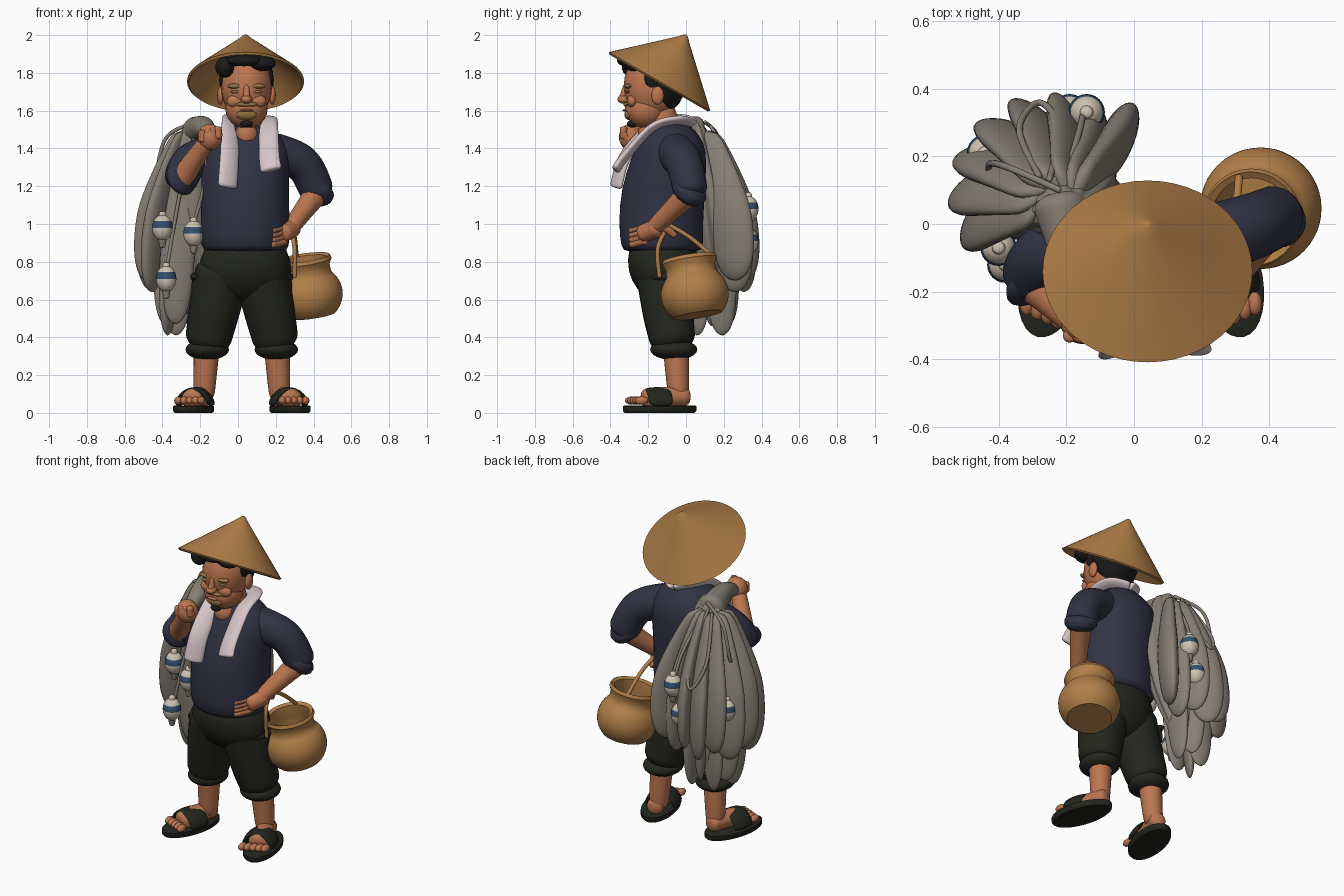
import bpy, bmesh, math
from math import cos, sin, pi, radians
from mathutils import Vector
from mathutils.geometry import interpolate_bezier

default_cube = bpy.data.objects.get("Cube")
if default_cube:
    bpy.data.objects.remove(default_cube)


def material(name, red, green, blue):
    color = (red, green, blue, 1)
    mat = bpy.data.materials.new(name)
    mat.use_nodes = True
    mat.diffuse_color = color
    mat.node_tree.nodes["Principled BSDF"].inputs["Base Color"].default_value = color
    return mat


skin = material("warm skin", .5, .18, .08)
straw = material("woven straw", .44, .21, .065)
navy = material("navy cloth", .031, .032, .058)
dark = material("dark olive cloth", .017, .019, .013)
black = material("black hair", .01, .01, .01)
grey = material("grey net", .24, .215, .175)
pale = material("pale towel", .68, .56, .58)
cream = material("cream float", .62, .55, .44)
blue = material("blue band", .035, .08, .16)
olive = material("olive stubble", .29, .16, .05)

MID = .045  # sideways centre of the head
UP = Vector((0, 0, 1))
SIDES = (("right", -1), ("left", 1))
crisp = []  # objects whose hard edges stay sharp


def finish(name, bm, mat, subdivision):
    bmesh.ops.remove_doubles(bm, verts=bm.verts, dist=.0001)
    bmesh.ops.recalc_face_normals(bm, faces=bm.faces)
    mesh = bpy.data.meshes.new(name)
    bm.to_mesh(mesh)
    bm.free()
    mesh.materials.append(mat)
    for face in mesh.polygons:
        face.use_smooth = True
    ob = bpy.data.objects.new(name, mesh)
    bpy.context.collection.objects.link(ob)
    if subdivision:
        modifier = ob.modifiers.new("smooth", "SUBSURF")
        modifier.levels = modifier.render_levels = subdivision
    else:
        crisp.append(ob)
    return ob


def shell(name, rings, mat, segments=16, subdivision=1, ripple=0, folds=0):
    """Skin a closed surface over rings given as (centre, across, along)."""
    bm = bmesh.new()
    loops = []
    for centre, across, along in rings:
        angles = [math.tau * i / segments for i in range(segments)]
        loops.append([bm.verts.new(centre + (across * cos(a) + along * sin(a)) * (1 + ripple * cos(folds * a)))
                      for a in angles])
    for low, high in zip(loops, loops[1:]):
        for i in range(segments):
            bm.faces.new((low[i - 1], low[i], high[i], high[i - 1]))
    for loop, ring in ((loops[0], rings[0]), (loops[-1], rings[-1])):
        if ring[1].length:
            bm.faces.new(loop)
    return finish(name, bm, mat, subdivision)


def stack(name, rows, mat, turn=0, **options):
    """Level elliptical rings, each given as centre, half width, half depth."""
    across, along = Vector((cos(turn), sin(turn), 0)), Vector((-sin(turn), cos(turn), 0))
    return shell(name, [(Vector(c), across * w, along * d) for c, w, d in rows], mat, **options)


def garment(name, rows, mat):
    """Rings round the body axis: height, depth offset, half width, half depth."""
    stack(name, [((.038, y, z), w, d) for z, y, w, d in rows], mat, segments=24)


def lathe(name, profile, mat, location, tilt, lean):
    ob = stack(name, [((0, 0, z), r, r) for r, z in profile], mat, segments=48, subdivision=0)
    ob.location = location
    ob.rotation_euler = (radians(tilt), radians(lean), 0)


def limb(name, points, start, end, mat, flat=1, segments=12):
    """Tube along a smooth curve through the points, with domed ends."""
    knots = [Vector(p) for p in points]
    slopes = [(knots[min(i + 1, len(knots) - 1)] - knots[max(i - 1, 0)]) / 6 for i in range(len(knots))]
    path = knots[:1]
    for i in range(len(knots) - 1):
        a, b = knots[i], knots[i + 1]
        path += interpolate_bezier(a, a + slopes[i], b - slopes[i + 1], b, 6)[1:]
    across, rings, last = Vector((.3, .9, .2)), [], len(path) - 1
    for i, p in enumerate(path):
        t = (path[min(i + 1, last)] - path[max(i - 1, 0)]).normalized()
        across = (across - t * across.dot(t)).normalized()
        r = start + (end - start) * i / last
        ring = (p, across * r, t.cross(across) * r * flat)
        dome = t * r * flat * .4
        if i == 0:
            rings.append((p - dome, ring[1] * .7, ring[2] * .7))
        rings.append(ring)
        if i == last:
            rings.append((p + dome, ring[1] * .7, ring[2] * .7))
    shell(name, rings, mat, segments=segments)


def blob(name, location, size, mat):
    bm = bmesh.new()
    bmesh.ops.create_uvsphere(bm, u_segments=24, v_segments=12, radius=1)
    bmesh.ops.scale(bm, vec=size, verts=bm.verts)
    bmesh.ops.translate(bm, vec=location, verts=bm.verts)
    return finish(name, bm, mat, 0)


# Head and face
blob("skull", (MID, -.18, 1.73), (.135, .15, .18), skin)
blob("jaw", (MID, -.21, 1.61), (.112, .113, .105), skin)
limb("neck", [(MID, -.09, 1.4), (MID, -.14, 1.6)], .1, .085, skin)
blob("open_collar", (MID, -.2, 1.47), (.06, .055, .065), skin)
blob("nose_tip", (MID, -.33, 1.66), (.03, .033, .023), skin)
limb("nose_bridge", [(MID, -.32, 1.73), (MID, -.335, 1.67)], .014, .02, skin)
blob("moustache", (MID, -.312, 1.633), (.06, .02, .013), olive)
blob("chin_stubble", (MID, -.3, 1.58), (.055, .026, .03), olive)
blob("lower_lip", (MID, -.318, 1.602), (.035, .018, .008), skin)
blob("goatee", (MID, -.285, 1.53), (.033, .028, .02), black)
for word, side in SIDES:
    x = MID + side * .055
    blob(word + "_eyebrow", (x, -.304, 1.73), (.047, .022, .014), olive)
    blob(word + "_eye", (x, -.308, 1.7), (.03, .012, .008), olive)
    blob(word + "_cheek", (x, -.285, 1.65), (.05, .028, .035), skin)
    blob(word + "_ear", (MID + side * .137, -.15, 1.68), (.018, .033, .048), skin)
    blob(word + "_sideburn", (MID + side * .125, -.18, 1.77), (.018, .04, .055), black)

# Hair under the hat, swept to both sides of the forehead
blob("back_hair", (MID, -.12, 1.76), (.145, .12, .17), black)
blob("top_hair", (MID, -.18, 1.87), (.14, .16, .05), black)
blob("right_fringe", (-.07, -.28, 1.83), (.05, .06, .055), black)
blob("left_fringe", (.13, -.28, 1.85), (.07, .06, .04), black)
blob("middle_fringe", (.03, -.32, 1.865), (.09, .045, .03), black)

# Hollow conical hat, tipped back
hat_profile = [(0, .285), (.012, .28), (.035, .255), (.31, 0), (.3, -.01), (.03, .24), (0, .25)]
lathe("straw_hat", hat_profile, straw, (.04, -.14, 1.755), -30, 0)

# Shirt
garment("shirt", [(.85, -.125, .215, .2), (.87, -.125, .235, .22), (1, -.135, .24, .225), (1.2, -.12, .23, .225),
                  (1.35, -.09, .24, .2), (1.43, -.08, .23, .18), (1.5, -.085, .15, .13), (1.54, -.09, .1, .1)], navy)

# Arms, from shoulder to wrist
arms = {"left": [(.18, -.06, 1.38), (.34, -.01, 1.32), (.42, .025, 1.17), (.28, -.17, .98)],
        "right": [(-.1, -.06, 1.38), (-.25, -.09, 1.33), (-.305, -.16, 1.23), (-.17, -.29, 1.43)]}
for word, joints in arms.items():
    shoulder, bicep, elbow, wrist = [Vector(j) for j in joints]
    limb(word + "_sleeve", [shoulder, bicep, elbow], .112, .094, navy)
    limb(word + "_rolled_cuff", [elbow + UP * .01, elbow + (wrist - elbow) * .08], .1, .097, navy)
    limb(word + "_forearm", [elbow, elbow.lerp(wrist, .4), wrist], .072, .045, skin)

# Left hand on the hip, right hand gripping the net
limb("left_palm", [(.29, -.15, .98), (.24, -.23, .95)], .052, .05, skin)
limb("left_thumb", [(.3, -.11, .98), (.28, -.06, .94)], .022, .019, skin)
blob("right_fist", (-.15, -.295, 1.46), (.066, .06, .07), skin)
limb("right_thumb", [(-.11, -.3, 1.43), (-.1, -.33, 1.48)], .022, .02, skin)
for i in range(4):
    drop = UP * i * -.025
    limb("left_finger", [Vector(p) + drop for p in ((.25, -.21, .985), (.18, -.29, .965))], .021, .017, skin)
    shift = Vector((i * .028, 0, i * .006))
    limb("right_finger", [Vector(p) + shift for p in ((-.19, -.33, 1.44), (-.19, -.33, 1.49))], .021, .021, skin)

# Trousers, legs and sandals
garment("trouser_seat", [(.93, -.12, .2, .18), (.8, -.125, .25, .19), (.7, -.12, .25, .175),
                         (.62, -.11, .19, .12), (.58, -.1, .08, .06)], dark)
for word, side in SIDES:
    def at(x, y, z):
        return Vector((.02 + side * x, y, z))

    limb(word + "_trouser_leg", [at(.1, -.12, .75), at(.148, -.095, .53), at(.18, -.07, .38)], .155, .125, dark)
    blob(word + "_trouser_cuff", at(.183, -.065, .335), (.115, .125, .055), dark)
    blob(word + "_pocket", at(.232, -.09, .66), (.035, .085, .085), dark)
    blob(word + "_pocket_flap", at(.238, -.09, .72), (.035, .09, .025), dark)
    limb(word + "_calf", [at(.185, -.055, .36), at(.2, -.04, .09)], .074, .057, skin)
    limb(word + "_foot", [at(.2, 0, .085), at(.24, -.13, .085), at(.265, -.21, .07)], .052, .06, skin)
    turn = side * .26
    ahead, across = Vector((sin(turn), -cos(turn), 0)), Vector((cos(turn), sin(turn), 0))
    stack(word + "_sandal_sole", [(at(.255, -.14, z), w, w + .1) for z, w in ((0, .09), (.01, .1), (.035, .1), (.04, .09))],
          dark, turn=turn, segments=32, subdivision=0)
    middle = at(.25, -.165, .035)
    for i in range(-2, 3):
        toe = middle + ahead * (.1 - .005 * side * i) + across * i * .033 + UP * .03
        blob(word + "_toe", toe, (.021, .035, .022), skin)
    strap = []
    for i in range(9):
        out = across * cos(pi * i / 8) + UP * sin(pi * i / 8)
        strap.append((middle - ahead * .01 + out * .09, ahead * .068, out * .014))
    shell(word + "_sandal_strap", strap, dark)

# Towel draped round the neck, right end longer
for word, side, end in (("right", -1, 1.2), ("left", 1, 1.29)):
    drape = [(0, .02, 1.53), (.09, -.05, 1.55), (.1, -.18, 1.51), (.105, -.32, 1.36), (.115, -.37, end)]
    limb(word + "_towel_end", [(.06 + side * x, y, z) for x, y, z in drape], .05, .06, pale, flat=.4)

# Fishing net: pleated core and the gathered part over the shoulder
net_top, net_foot = Vector((-.2, .03, 1.57)), Vector((-.27, .17, .52))
core = []
for i in range(9):
    bulge = sin(pi * i / 8)
    core.append((net_top.lerp(net_foot, i / 8), .06 + .14 * bulge, .05 + .09 * bulge))
stack("net_core", core, grey, segments=72, ripple=.05, folds=12)
limb("net_neck", [(-.15, -.27, 1.46), (-.18, -.12, 1.51), (-.22, .06, 1.49)], .035, .085, grey)


def net_fold(spread, bottom, width, turn):
    """Blunt hanging leaf from the shoulder to its low tip."""
    tip, top = Vector((-.26, .1, bottom)) + spread, Vector((-.23, .06, 1.5)) + spread * .3
    rows = []
    for i in range(13):
        t = sin(pi * i / 24)
        size = width * (min(1, .5 + t) * math.sqrt(1 - t ** 8) + .03)
        rows.append((top.lerp(tip, t) + spread * sin(pi * t) * .25, size, size * .42))
    stack("net_fold", rows, grey, turn=turn)


# Folds fan out around the core, the inner ones reaching lower
for count, reach, bottom, width in ((7, .21, .64, .11), (5, .12, .41, .09)):
    for n in range(count):
        angle = radians(50 + 150 * n / (count - 1))
        net_fold(Vector((cos(angle), sin(angle), 0)) * reach, bottom + .05 * (n % 2), width, angle + .7)
net_fold(Vector((.2, .16, 0)), .7, .125, radians(65))
net_fold(Vector((-.07, -.1, 0)), .47, .09, 0)

# Ropes of the net
ropes = [[(-.22, .1, 1.54), (-.38, .17, 1.46), (-.43, .17, 1.25), (-.38, .08, 1.3), (-.26, .05, 1.52)],
         [(-.25, .13, 1.52), (-.22, .28, 1.25), (-.28, .36, 1.1), (-.34, .28, 1.25), (-.28, .14, 1.5)],
         [(-.17, -.2, 1.48), (-.17, -.17, 1.25), (-.235, -.16, 1)],
         [(-.22, -.05, 1.5), (-.3, -.05, 1.2), (-.38, -.1, .75)],
         [(-.2, .14, 1.46), (-.16, .28, 1.25), (-.15, .33, 1.1)]]
for path in ropes:
    limb("net_rope", path, .012, .012, grey, segments=6)

# Net floats with a painted band
floats = [(-.4, -.07, .98), (-.235, -.16, .95), (-.38, -.12, .71), (-.14, .33, 1.08), (-.19, .33, .91), (-.44, .21, .96)]
for spot in floats:
    buoy = blob("net_float", spot, (.054, .054, .07), cream)
    buoy.data.materials.append(blue)
    for face in buoy.data.polygons:
        face.material_index = int(0 < face.center.z - spot[2] < .03)
    centre = Vector(spot)
    limb("float_knob", [centre + UP * .06, centre + UP * .08], .022, .018, cream)
    limb("float_tail", [centre - UP * .06, centre - UP * .1], .024, .016, grey)

# Hanging basket and its cord handle
belly = [(.18 * sin(a / 10), .15 - .16 * cos(a / 10)) for a in range(8, 24)]
rim = [(.132, .3), (.147, .33), (.14, .35), (.12, .34), (.12, .27), (.15, .15), (.1, .06), (0, .06)]
lathe("basket", [(0, belly[0][1])] + belly + rim, straw, (.395, .07, .48), 9, -8)
limb("basket_handle_back", [(.28, -.1, 1), (.3, .02, .93), (.31, .14, .83)], .012, .012, straw)
limb("basket_handle_front", [(.28, -.1, .98), (.3, -.15, .87), (.3, -.14, .72)], .012, .012, straw)

# Keep rims and soles crisp
bpy.ops.object.select_all(action="DESELECT")
for ob in crisp:
    ob.select_set(True)
bpy.context.view_layer.objects.active = crisp[0]
bpy.ops.object.shade_smooth_by_angle(angle=radians(45))
